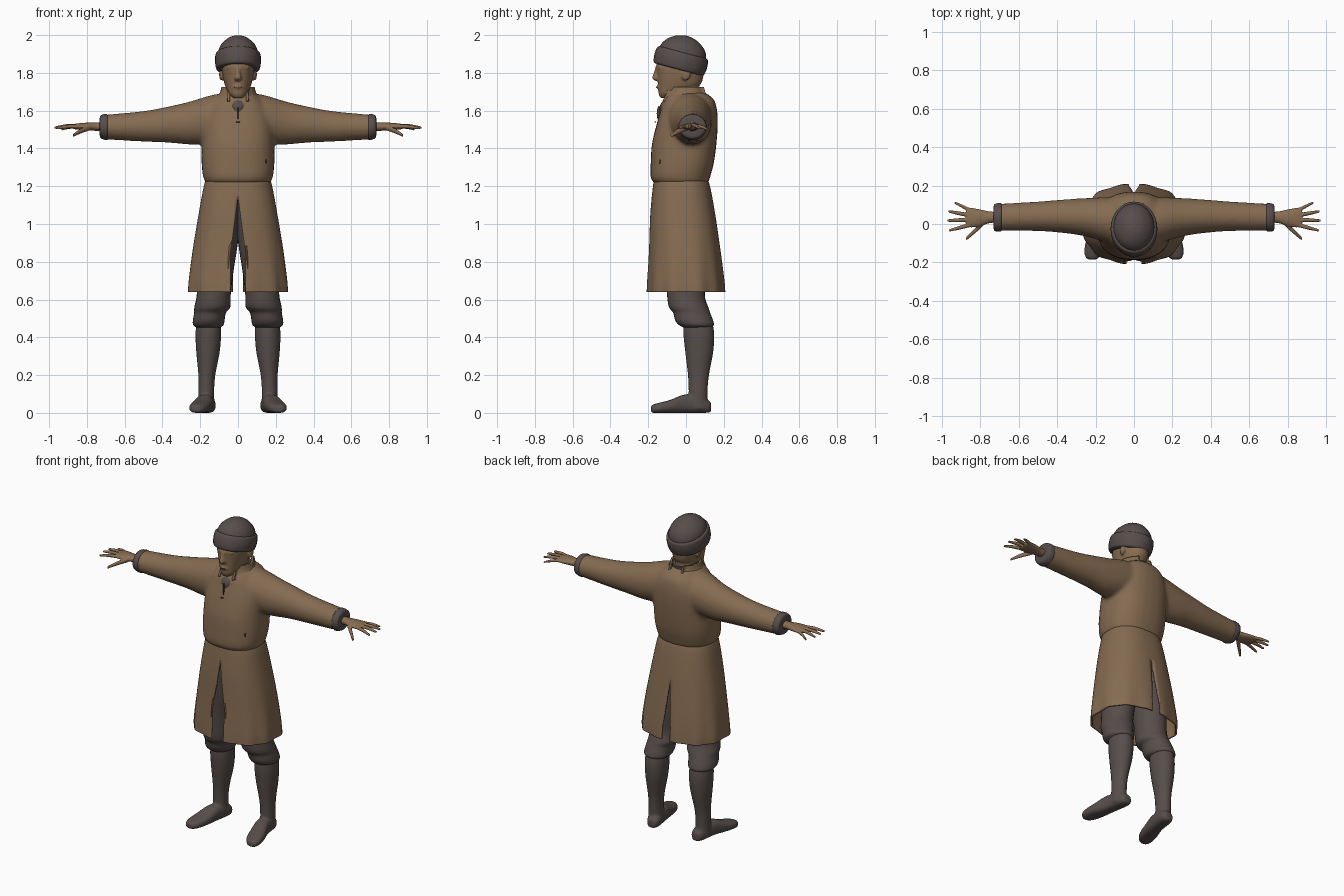
import bpy, bmesh, math
from mathutils import Vector, Matrix

cube = bpy.data.objects.get("Cube")
if cube:
    bpy.data.objects.remove(cube)


def material(name, rgb):
    m = bpy.data.materials.new(name)
    m.use_nodes = True
    m.diffuse_color = (*rgb, 1)
    m.node_tree.nodes["Principled BSDF"].inputs["Base Color"].default_value = (*rgb, 1)
    return m


BROWN = material("brown cloth", (0.235, 0.148, 0.083))
SKIN = material("tanned skin", (0.25, 0.155, 0.085))
DARK = material("dark wool", (0.096, 0.076, 0.071))
BOOT = material("dark leather", (0.096, 0.076, 0.07))
SHADE = material("deep brown seam", (0.06, 0.04, 0.028))


def resample(rows, steps=4):
    """Catmull-Rom through the section rows."""
    pts = [rows[0]] + list(rows) + [rows[-1]]
    out = []
    for i in range(1, len(pts) - 2):
        a, b, c, d = (Vector(p) for p in pts[i - 1:i + 3])
        for k in range(steps):
            t = k / steps
            out.append(b + (c - a) * t / 2 + (a - b * 2.5 + c * 2 - d / 2) * t * t
                       + (b * 1.5 - a / 2 - c * 1.5 + d / 2) * t ** 3)
    return out + [Vector(rows[-1])]


def spow(v, power):
    return math.copysign(abs(v) ** (2 / power), v)


def place(axis, t, u, v):
    return {"x": (t, u, v), "y": (u, t, v), "z": (u, v, t)}[axis]


def loft(bm, axis, rows, power=2.0, n=28):
    """Closed body; a row is position, centre u, centre v, radius u, radius v."""
    rings = []
    for t, cu, cv, ru, rv in resample(rows):
        angles = [math.tau * k / n for k in range(n)]
        rings.append([bm.verts.new(place(axis, t, cu + ru * spow(math.cos(a), power),
                                         cv + rv * spow(math.sin(a), power))) for a in angles])
    for p, q in zip(rings, rings[1:]):
        for k in range(n):
            j = (k + 1) % n
            bm.faces.new((p[k], p[j], q[j], q[k]))
    bm.faces.new(rings[0])
    bm.faces.new(rings[-1])


def finish(name, bm, mat, voxel=0, smooth=4, mirror=False, thick=0):
    bmesh.ops.recalc_face_normals(bm, faces=bm.faces)
    me = bpy.data.meshes.new(name)
    bm.to_mesh(me)
    bm.free()
    me.materials.append(mat)
    ob = bpy.data.objects.new(name, me)
    bpy.context.collection.objects.link(ob)
    bpy.context.view_layer.objects.active = ob
    bpy.ops.object.select_all(action="DESELECT")
    ob.select_set(True)
    bpy.ops.object.shade_smooth_by_angle(angle=math.radians(50))
    if voxel:
        r = ob.modifiers.new("blend", "REMESH")
        r.mode, r.voxel_size, r.use_smooth_shade = "VOXEL", voxel, True
        s = ob.modifiers.new("soften", "SMOOTH")
        s.factor, s.iterations = 0.5, smooth
    if mirror:
        m = ob.modifiers.new("mirror", "MIRROR")
        m.merge_threshold = 0.0005
    if thick:
        s = ob.modifiers.new("cloth", "SOLIDIFY")
        s.thickness, s.offset = thick, -1
    return ob


def body(name, mat, lofts, **options):
    bm = bmesh.new()
    for item in lofts:
        loft(bm, *item)
    return finish(name, bm, mat, **options)


def open_shell(name, mat, rows, gap_front, gap_back, power, thick, folds=0.0, n=40):
    """Mirrored half ring, open at front and back by a gap depending on height."""
    bm = bmesh.new()
    rings = []
    for z, cy, rx, ry in resample(rows, 6):
        ring = []
        for k in range(n + 1):
            a = math.pi * k / n
            low = max(0, (rows[0][0] - z) / (rows[0][0] - rows[-1][0]))
            f = 1 + folds * low ** 3 * math.sin(a * 11)
            x = rx * spow(math.sin(a), power) * f
            y = cy - ry * spow(math.cos(a), power) * f
            x = max(x, gap_front(z) if y < cy else gap_back(z))
            ring.append(bm.verts.new((0 if x < 1e-4 else x, y, z)))
        rings.append(ring)
    for p, q in zip(rings, rings[1:]):
        for k in range(n):
            bm.faces.new((p[k], q[k], q[k + 1], p[k + 1]))
    bmesh.ops.remove_doubles(bm, verts=bm.verts, dist=1e-5)
    return finish(name, bm, mat, mirror=True, thick=thick)


# Coat body with both sleeves blended in
torso = [(1.215, 0, -.025, .168, .143), (1.245, 0, -.03, .184, .157), (1.32, 0, -.02, .193, .167),
         (1.42, 0, -.01, .192, .171), (1.52, 0, .005, .19, .163), (1.6, 0, .015, .17, .15),
         (1.66, 0, .015, .13, .132), (1.7, 0, .005, .08, .09)]
sleeve = [(0, .02, 1.55, .12, .14), (.12, .02, 1.555, .12, .132), (.25, .035, 1.535, .1, .115),
          (.36, .04, 1.527, .088, .097), (.5, .04, 1.517, .077, .081), (.71, .035, 1.513, .07, .065)]
other = [(-r[0], *r[1:]) for r in sleeve]
body("coat_body", BROWN, [("z", torso, 2.4), ("x", sleeve), ("x", other)], voxel=.011, smooth=8)

# Coat skirt, split at front and back
skirt = [(1.26, -.03, .16, .135), (1.2, -.024, .181, .151), (1.05, -.017, .209, .172),
         (.85, -.006, .243, .19), (.7, -.001, .263, .203), (.64, 0, .266, .206)]
open_shell("coat_skirt", BROWN, skirt,
           lambda z: .04 * min(1, max(0, (1.14 - z) / .3)),
           lambda z: .027 * min(1, max(0, (1.02 - z) / .3)), 2.4, .012, folds=.018)

# Standing coat collar, open at the throat and nape
open_shell("coat_collar", BROWN, [(1.725, .0, .088, .095), (1.69, .0, .098, .105), (1.65, .0, .125, .125)],
           lambda z: .055, lambda z: .05, 2, .012, n=24)

# Dark neck scarf
body("neck_scarf", DARK, [("z", [(1.58, 0, -.03, .045, .105), (1.63, 0, -.022, .07, .115),
                                 (1.68, 0, -.003, .074, .092), (1.71, 0, .008, .07, .08)])])

# Head, neck, nose, brow and ears
head = [(1.668, 0, -.1, .026, .036), (1.69, 0, -.085, .048, .06), (1.73, 0, -.04, .068, .108),
        (1.78, 0, -.03, .08, .122), (1.84, 0, -.03, .086, .126), (1.91, 0, -.025, .08, .11)]
neck = [(1.6, 0, .02, .056, .062), (1.7, 0, .01, .056, .062), (1.78, 0, 0, .056, .065)]
nose = [(1.845, 0, -.145, .01, .012), (1.8, 0, -.155, .013, .016),
        (1.772, 0, -.156, .019, .024), (1.758, 0, -.15, .012, .012)]
brow = [(-.055, -.125, 1.828, .014, .01), (0, -.148, 1.83, .014, .012), (.055, -.125, 1.828, .014, .01)]
lips = [(-.028, -.135, 1.724, .008, .009), (0, -.145, 1.726, .012, .012), (.028, -.135, 1.724, .008, .009)]
ears = [("y", [(-.02, s * .083, 1.79, .008, .02), (.0, s * .088, 1.79, .012, .032),
               (.022, s * .09, 1.8, .008, .026)]) for s in (-1, 1)]
body("head", SKIN, [("z", head, 2.2), ("z", neck), ("z", nose), ("x", brow), ("x", lips)] + ears,
     voxel=.006, smooth=3)


def spot(name, loc, size, mat=SHADE, mirror=False):
    bm = bmesh.new()
    bmesh.ops.create_uvsphere(bm, u_segments=12, v_segments=8, radius=1)
    bmesh.ops.transform(bm, verts=bm.verts,
                        matrix=Matrix.Translation(loc) @ Matrix.Diagonal((*size, 1)))
    finish(name, bm, mat, mirror=mirror)


# Small painted details
spot("eyes", (.034, -.134, 1.805), (.014, .006, .006), mirror=True)
spot("mouth", (0, -.154, 1.724), (.02, .004, .002))
spot("throat_placket", (0, -.143, 1.585), (.0025, .012, .04))
spot("throat_toggle", (0, -.163, 1.54), (.012, .005, .004))
spot("pocket_mark", (.148, -.137, 1.33), (.005, .006, .014))

# Cap dome and rolled brim, tipped back
tilt = Matrix.Translation((0, -.028, 1.862)) @ Matrix.Rotation(math.radians(-15), 4, "X")
dome = [(-.02, 0, 0, .1, .12), (.04, 0, 0, .107, .128), (.085, 0, 0, .092, .11),
        (.12, 0, 0, .056, .068), (.135, 0, 0, .022, .026), (.138, 0, 0, .002, .002)]
brim = [(-.046, 0, 0, .105, .126), (-.038, 0, 0, .116, .138), (0, 0, 0, .122, .144),
        (.036, 0, 0, .119, .14), (.047, 0, 0, .11, .131), (.046, 0, 0, .1, .122)]
for part, rows in (("cap_dome", dome), ("cap_brim", brim)):
    body(part, DARK, [("z", rows)]).matrix_world = tilt

# Cuffs and hands
body("cuffs", DARK, [("x", [(.69, .035, 1.513, .06, .056), (.694, .035, 1.513, .074, .069),
                            (.725, .034, 1.515, .07, .062), (.732, .034, 1.515, .05, .045)])], mirror=True)
palm = [(.7, .035, 1.515, .03, .025), (.75, .035, 1.515, .03, .022), (.81, .032, 1.516, .046, .02),
        (.86, .034, 1.516, .052, .015), (.875, .034, 1.516, .045, .01)]


def finger(x0, y0, z0, x1, y1, z1, r):
    mid = ((x0 + x1) / 2, (y0 + y1) / 2, (z0 + z1) / 2 + .004)
    return "x", [(x0, y0, z0, r, r), (*mid, r * .95, r * .9), (x1, y1, z1, r * .6, r * .55)], 2, 12


fingers = [finger(.85, -.004, 1.517, .963, -.034, 1.506, .011), finger(.86, .022, 1.518, .972, .018, 1.51, .011),
           finger(.86, .046, 1.518, .966, .066, 1.508, .011), finger(.85, .07, 1.516, .935, .112, 1.5, .01),
           finger(.785, .005, 1.51, .875, -.078, 1.468, .015)]
body("hands", SKIN, [("x", palm)] + fingers, voxel=.004, smooth=2, mirror=True)

# Trousers, bloused over the boots
leg = [(1.16, .07, -.02, .08, .1), (1.05, .08, -.02, .09, .115), (.9, .1, -.01, .099, .115),
       (.75, .117, 0, .093, .108), (.62, .129, 0, .09, .1), (.56, .136, .014, .095, .104),
       (.53, .148, .03, .084, .098), (.49, .155, .043, .084, .1), (.465, .157, .055, .08, .092),
       (.45, .157, .062, .06, .07)]
body("trousers", DARK, [("z", leg)], mirror=True)

# Boots with turned-out feet
shaft = [(.5, .156, .062, .062, .072), (.42, .157, .068, .068, .082), (.32, .159, .07, .062, .074),
         (.2, .165, .066, .045, .056), (.11, .168, .064, .042, .05), (.02, .168, .064, .044, .05)]
foot = [(.132, .158, .03, .024, .026), (.1, .16, .038, .042, .038), (.0, .175, .049, .046, .049),
        (-.08, .195, .035, .053, .035), (-.14, .209, .027, .05, .027), (-.175, .217, .022, .034, .022),
        (-.186, .218, .02, .016, .014)]
body("boots", BOOT, [("z", shaft), ("y", foot, 2.6)], voxel=.008, smooth=3, mirror=True)
